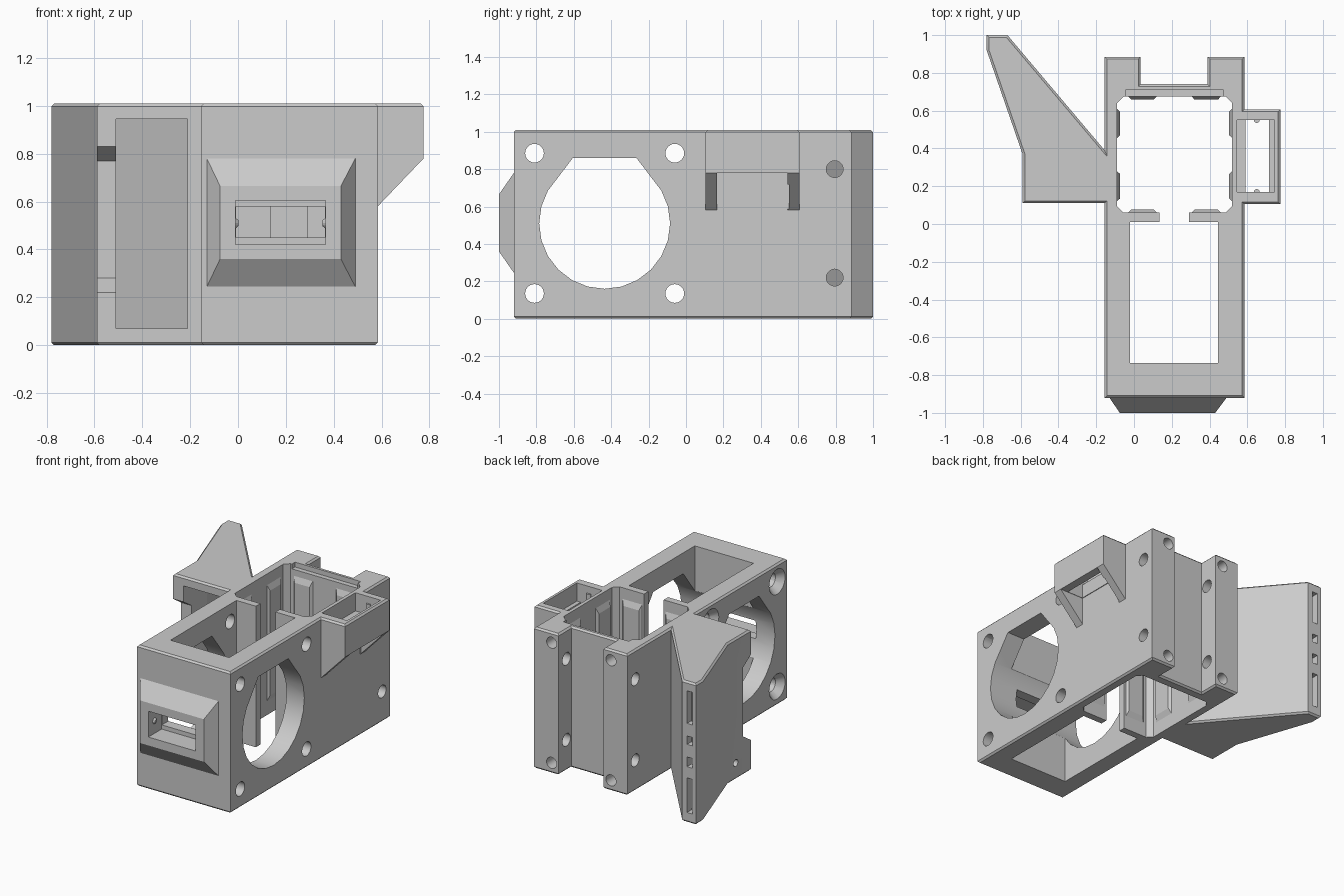
import bpy, bmesh, math

if "Cube" in bpy.data.objects:
    bpy.data.objects.remove(bpy.data.objects["Cube"])

TOP = 1.01
grey = bpy.data.materials.new("plain_grey")
grey.diffuse_color = (0.6, 0.6, 0.6, 1)
grey.use_nodes = True
grey.node_tree.nodes["Principled BSDF"].inputs["Base Color"].default_value = grey.diffuse_color


def loft(name, sections, bevel=0.0, bevel_top_only=False):
    """Closed solid through matching cross-sections."""
    bm = bmesh.new()
    rings = [[bm.verts.new(p) for p in s] for s in sections]
    n = len(rings[0])
    bm.faces.new(rings[0])
    bm.faces.new(rings[-1])
    for a, b in zip(rings, rings[1:]):
        for i in range(n):
            j = (i + 1) % n
            bm.faces.new((a[i], a[j], b[j], b[i]))
    bmesh.ops.recalc_face_normals(bm, faces=bm.faces)
    if bevel:
        zmin = min(v.co.z for v in bm.verts)
        rim = [e for e in bm.edges
               if abs(e.verts[0].co.z - e.verts[1].co.z) < 1e-5
               and not (bevel_top_only and e.verts[0].co.z < zmin + 1e-4)]
        bmesh.ops.bevel(bm, geom=rim, offset=bevel, segments=1, affect='EDGES')
    mesh = bpy.data.meshes.new(name)
    bm.to_mesh(mesh)
    bm.free()
    mesh.materials.append(grey)
    ob = bpy.data.objects.new(name, mesh)
    bpy.context.collection.objects.link(ob)
    return ob


def place(pts, axis, t):
    if axis == 'x':
        return [(t, a, b) for a, b in pts]
    if axis == 'y':
        return [(a, t, b) for a, b in pts]
    return [(a, b, t) for a, b in pts]


def prism(name, pts, axis, lo, hi, **kw):
    return loft(name, [place(pts, axis, lo), place(pts, axis, hi)], **kw)


def rect(a0, a1, b0, b1):
    return [(a0, b0), (a1, b0), (a1, b1), (a0, b1)]


def circle(a, b, r, n=24):
    return [(a + r * math.cos(math.tau * i / n), b + r * math.sin(math.tau * i / n))
            for i in range(n)]


def box(name, x0, x1, y0, y1, z0, z1):
    return prism(name, rect(x0, x1, y0, y1), 'z', z0, z1)


def combine(tool, op='DIFFERENCE'):
    mod = body.modifiers.new("combine", 'BOOLEAN')
    mod.operation, mod.solver, mod.object = op, 'EXACT', tool
    bpy.context.view_layer.objects.active = body
    bpy.ops.object.modifier_apply(modifier=mod.name)
    bpy.data.objects.remove(tool, do_unlink=True)


# Main housing with rear posts and swept air duct wing
outline = [(-.155, -.92), (.585, -.92), (.585, .885), (.39, .885), (.39, .74),
           (.035, .74), (.035, .885), (-.155, .885), (-.155, .39), (-.67, 1),
           (-.78, 1), (-.78, .92), (-.59, .37), (-.59, .11), (-.155, .11)]
body = prism("housing", outline, 'z', 0, TOP, bevel=.012)

# Side pocket with its two support wedges
combine(prism("side_pocket", rect(.55, .775, .105, .607), 'z', .78, TOP,
              bevel=.012, bevel_top_only=True), 'UNION')
for y0, y1 in ((.105, .167), (.543, .607)):
    combine(prism("wedge", [(.56, .555), (.775, .78), (.775, .82), (.56, .82)],
                  'y', y0, y1), 'UNION')

# Tapered front nose
base, tip = rect(-.13, .49, .245, .78), rect(-.075, .43, .36, .665)
combine(loft("nose", [place(base, 'y', -.9), place(base, 'y', -.92),
                      place(tip, 'y', -1)]), 'UNION')

# Vertical shafts: front cavity, chamfered rear chamber and the gate between
combine(box("front_cavity", -.02, .445, -.735, .01, -.1, 1.2))
x0, x1, y0, y1, c = -.09, .52, .06, .675, .035
combine(prism("chamber", [(x0 + c, y0), (x1 - c, y0), (x1, y0 + c), (x1, y1 - c),
                          (x1 - c, y1), (x0 + c, y1), (x0, y1 - c), (x0, y0 + c)],
              'z', -.1, 1.2))
combine(box("gate", .135, .29, -.05, .1, -.1, 1.2))
combine(box("rear_lip", -.045, .475, .6, .71, .975, 1.2))

# Side pocket opening: wide at the top, narrower below
combine(box("pocket_top", .545, .745, .17, .55, .88, 1.2))
combine(box("pocket_low", .59, .715, .17, .55, .5, .95))

# Front slot: stepped window
combine(box("slot_outer", -.01, .365, -1.1, -.85, .42, .605))
combine(box("slot_inner", -.008, .363, -.9, -.7, .45, .58))

# Large round side openings with a flattened top
cy, cz, r = -.435, .51, .35
arc = [(cy + r * math.cos(math.radians(a)), cz + r * math.sin(math.radians(a)))
       for a in range(-225, 46, 15)]
combine(prism("round_opening", arc + [(cy + .17, .86), (cy - .17, .86)], 'x', -.5, .9))

# Screw holes through both walls, countersunk on the left
for y in (-.81, -.06):
    for z in (.135, .885):
        combine(prism("screw_hole", circle(y, z, .05), 'x', -.5, .9))
        combine(loft("countersink", [place(circle(y, z, .10), 'x', -.17),
                                     place(circle(y, z, .09), 'x', -.155),
                                     place(circle(y, z, .045), 'x', -.10)]))

# Post holes: sideways and from the back
for z in (.22, .8):
    for a, b in ((-.2, .1), (.34, .65)):
        combine(prism("post_side_hole", circle(.795, z, .045, 20), 'x', a, b))
for x in (-.025, .445):
    for z in (.075, .935):
        combine(prism("post_back_hole", circle(x, z, .04, 20), 'y', .75, .95))

# Hollow wing: inlet at the front narrowing to outlet slots at the tip
combine(prism("wing_duct", [(-.51, .0), (-.21, .0), (-.21, .35), (-.70, .95),
                            (-.745, .95), (-.51, .38)], 'z', .07, .945))
combine(prism("wing_notch", [(.02, .16), (.20, .28), (.20, .77), (.02, .89)],
              'x', -.7, -.5))
for z0, z1 in ((.06, .32), (.40, .47), (.56, .62), (.71, .955)):
    combine(box("outlet", -.75, -.708, .9, 1.1, max(z0, .072), min(z1, .943)))
combine(prism("wing_hole", circle(.28, .12, .025, 16), 'x', -.7, -.5))

# Shallow guide pads on the chamber walls
h, t = (.10, .93), .04


def pad(axis, wall, inward, a0, a1):
    loft("guide_pad", [place(rect(a0, a1, *h), axis, wall - inward * .01),
                       place(rect(a0, a1, *h), axis, wall),
                       place(rect(a0 + .015, a1 - .015, h[0] + t, h[1] - t), axis,
                             wall + inward * .016)])


for a0, a1 in ((.12, .28), (.455, .61)):
    pad('x', -.09, 1, a0, a1)
    pad('x', .52, -1, a0, a1)
for a0, a1 in ((-.03, .12), (.305, .46)):
    pad('y', .06, 1, a0, a1)
    pad('y', .675, -1, a0, a1)

# Small snap bumps in the side pocket and the front slot
for y in (.17, .55):
    prism("pocket_bump", circle(.65, y, .015, 12), 'z', .90, .96)
for x in (-.01, .365):
    s = 1 if x < .1 else -1
    loft("slot_bump", [place(circle(-.93, .51, .03, 12), 'x', x - s * .01),
                       place(circle(-.93, .51, .012, 12), 'x', x + s * .012)])

# Smooth the round holes, keep every hard edge
for ob in bpy.context.collection.objects:
    ob.select_set(True)
bpy.context.view_layer.objects.active = body
bpy.ops.object.shade_smooth_by_angle(angle=math.radians(20))
